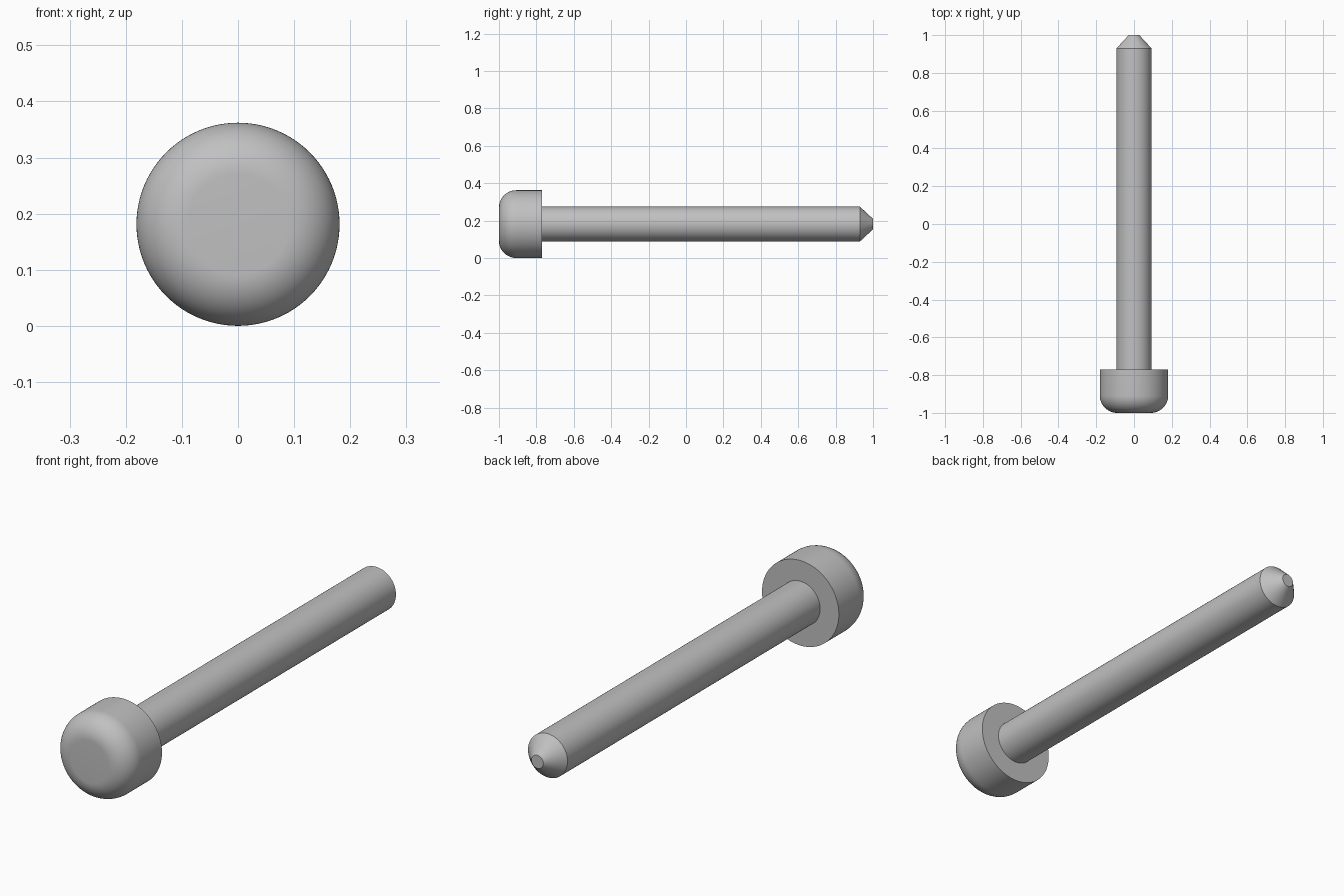
import bpy, bmesh
from math import sin, cos, pi, radians
from mathutils import Matrix, Vector

cube = bpy.data.objects.get("Cube")
if cube:
    bpy.data.objects.remove(cube, do_unlink=True)

SEGMENTS = 96
HEAD_R, SHAFT_R, TIP_R, FILLET = 0.181, 0.093, 0.028, 0.092
FRONT, SHOULDER, TAPER, BACK = -1.0, -0.77, 0.93, 1.0

# Plain steel
steel = bpy.data.materials.new("grey steel")
steel.use_nodes = True
colour = (0.53, 0.53, 0.53, 1)
steel.diffuse_color = colour
steel.node_tree.nodes["Principled BSDF"].inputs["Base Color"].default_value = colour


def lathe(name, profile):
    """Spin (radius, y) points about the pin axis."""
    bm = bmesh.new()
    verts = [bm.verts.new((r, y, 0)) for r, y in profile]
    edges = [bm.edges.new(pair) for pair in zip(verts, verts[1:])]
    bmesh.ops.spin(bm, geom=verts + edges, axis=(0, 1, 0), cent=(0, 0, 0),
                   angle=2 * pi, steps=SEGMENTS, use_duplicate=False)
    bmesh.ops.remove_doubles(bm, verts=bm.verts, dist=1e-5)
    bmesh.ops.holes_fill(bm, edges=[e for e in bm.edges if e.is_boundary], sides=0)
    bmesh.ops.recalc_face_normals(bm, faces=bm.faces)
    bm.transform(Matrix.Translation(Vector((0, 0, HEAD_R))))
    mesh = bpy.data.meshes.new(name)
    bm.to_mesh(mesh)
    bm.free()
    mesh.materials.append(steel)
    obj = bpy.data.objects.new(name, mesh)
    bpy.context.collection.objects.link(obj)
    bpy.ops.object.select_all(action='DESELECT')
    obj.select_set(True)
    bpy.context.view_layer.objects.active = obj
    bpy.ops.object.shade_smooth_by_angle(angle=radians(30))
    return obj


# Head: flat front face, rounded rim, straight side, flat shoulder
rim = [(HEAD_R - FILLET + FILLET * sin(a), FRONT + FILLET - FILLET * cos(a))
       for a in (i * pi / 32 for i in range(17))]
lathe("pin_head", rim + [(HEAD_R, SHOULDER), (SHAFT_R, SHOULDER), (0, SHOULDER)])

# Shaft: straight rod with a blunt tapered tip
lathe("pin_shaft", [(0, SHOULDER - 0.02), (SHAFT_R, SHOULDER - 0.02), (SHAFT_R, TAPER),
                    (TIP_R, BACK), (0, BACK)])
